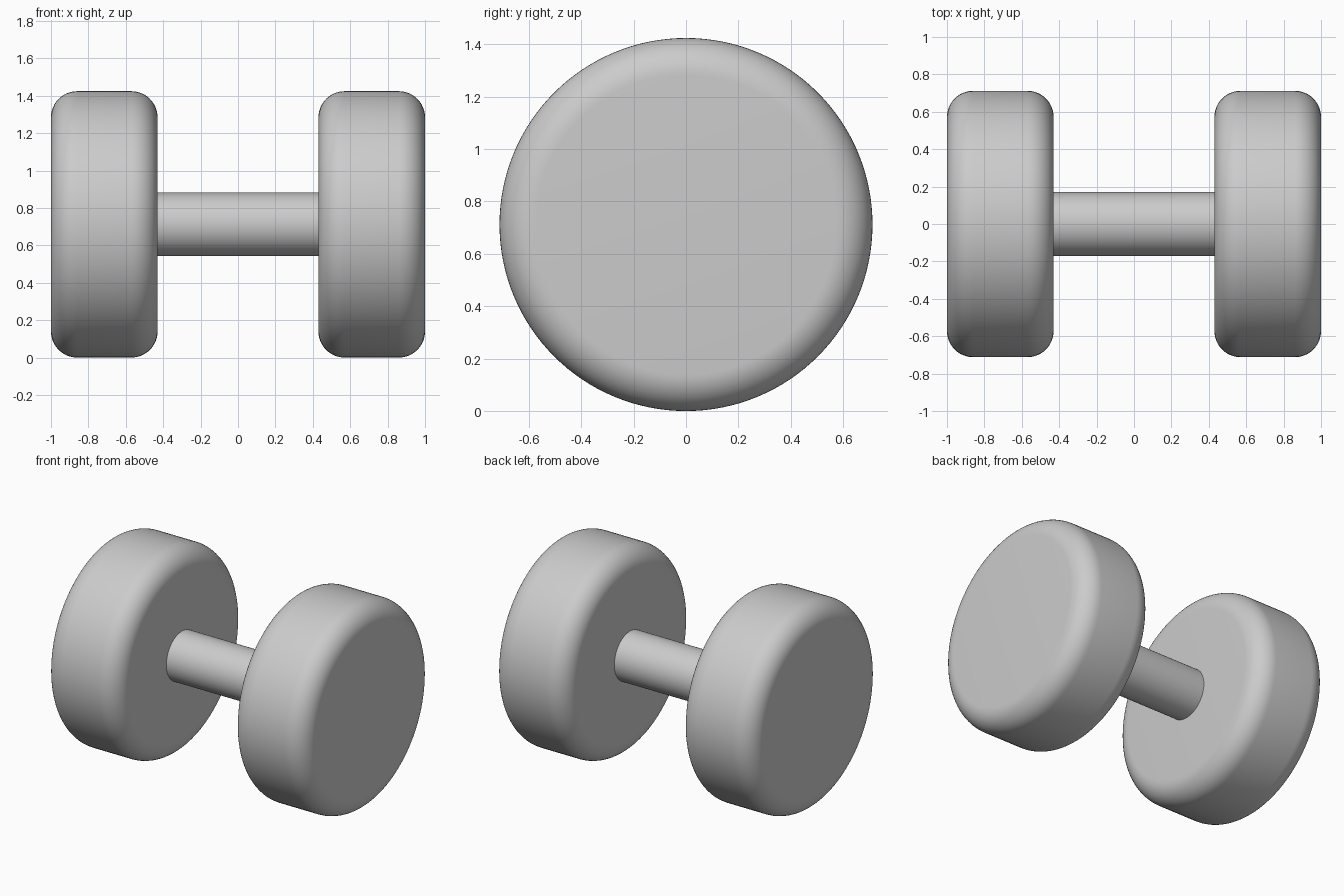
import bpy
import math

cube = bpy.data.objects.get("Cube")
if cube:
    bpy.data.objects.remove(cube, do_unlink=True)

RADIUS = 0.712        # weight radius, also the height of the axis
INNER, OUTER = 0.43, 1.0
FILLET = 0.14
GRIP_RADIUS = 0.17

grey = bpy.data.materials.new("grey")
grey.use_nodes = True
colour = (0.6, 0.6, 0.6, 1.0)
grey.diffuse_color = colour
grey.node_tree.nodes["Principled BSDF"].inputs["Base Color"].default_value = colour


def x_cylinder(name, radius, x_min, x_max, fillet=0.0):
    """Cylinder along x with optional rounded rims."""
    bpy.ops.mesh.primitive_cylinder_add(
        vertices=128, radius=radius, depth=x_max - x_min,
        location=((x_min + x_max) / 2, 0, RADIUS), rotation=(0, math.pi / 2, 0))
    obj = bpy.context.object
    obj.name = name
    obj.data.materials.append(grey)
    if fillet:
        bevel = obj.modifiers.new("rounded_rim", 'BEVEL')
        bevel.width = fillet
        bevel.segments = 12
        bevel.limit_method = 'ANGLE'
        bpy.ops.object.modifier_apply(modifier=bevel.name)
    bpy.ops.object.shade_smooth_by_angle(angle=math.radians(30))
    return obj


# Round weights at both ends
x_cylinder("left_weight", RADIUS, INNER, OUTER, FILLET)
x_cylinder("right_weight", RADIUS, -OUTER, -INNER, FILLET)

# Grip between the weights
x_cylinder("handle", GRIP_RADIUS, -INNER, INNER)
